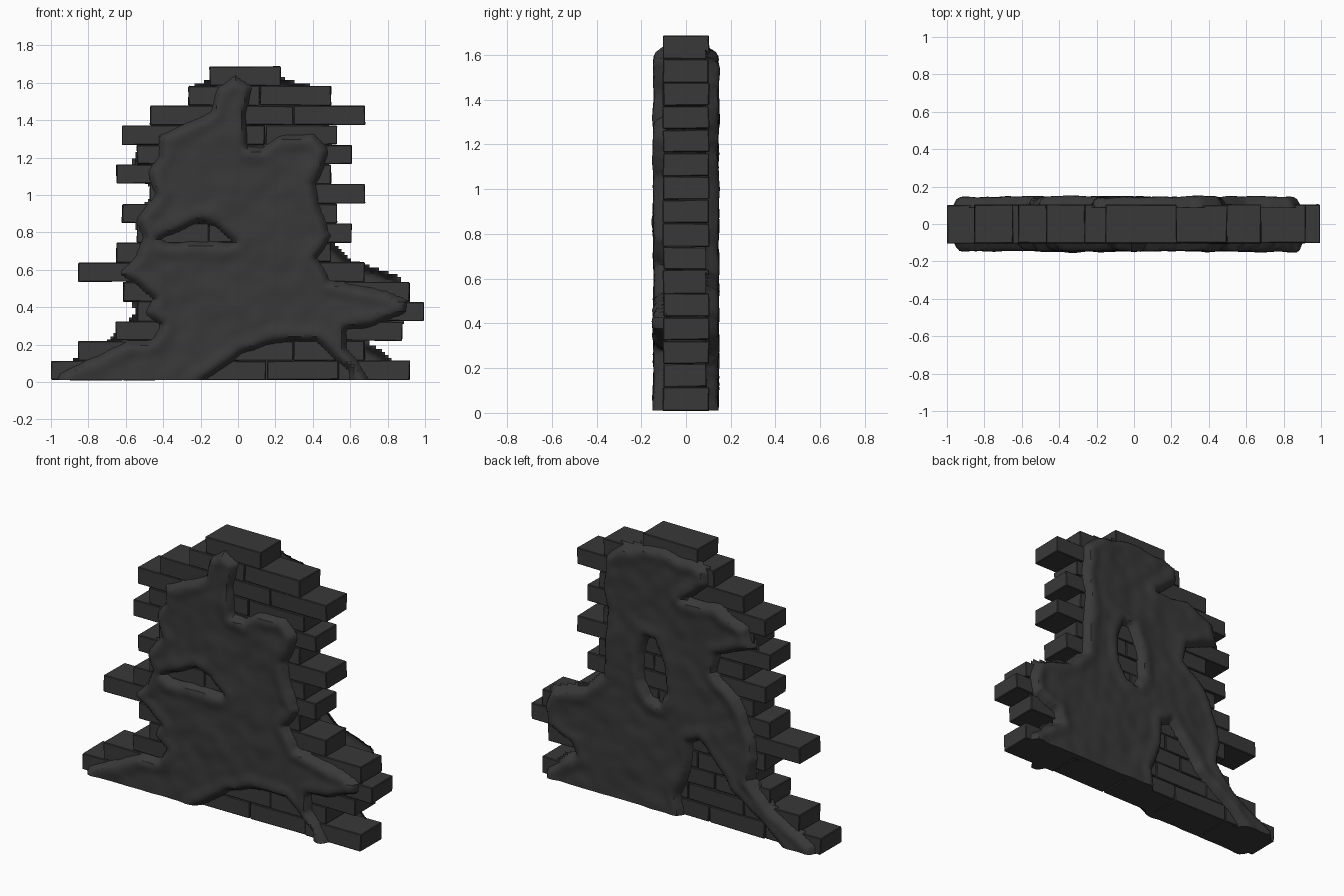
import bpy, bmesh, random
from mathutils import Vector, noise, geometry

if "Cube" in bpy.data.objects:
    bpy.data.objects.remove(bpy.data.objects["Cube"])

random.seed(4)
mat = bpy.data.materials.new("dark_grey")
mat.diffuse_color = (0.04, 0.04, 0.04, 1)
mat.use_nodes = True
mat.node_tree.nodes["Principled BSDF"].inputs["Base Color"].default_value = mat.diffuse_color


def finish(bm, name, angle):
    me = bpy.data.meshes.new(name)
    bm.to_mesh(me)
    bm.free()
    ob = bpy.data.objects.new(name, me)
    bpy.context.collection.objects.link(ob)
    me.materials.append(mat)
    bpy.ops.object.select_all(action='DESELECT')
    ob.select_set(True)
    bpy.context.view_layer.objects.active = ob
    bpy.ops.object.shade_smooth_by_angle(angle=angle)
    return ob


# Bricks: (right end, number of bricks) per course, laid leftwards
courses = [(.92, 5), (.68, 4), (.88, 4), (.995, 4), (.92, 4), (.68, 4), (.50, 3), (.61, 3),
           (.53, 3), (.68, 3), (.50, 3), (.61, 3), (.53, 3), (.68, 3), (.50, 2), (.23, 1)]
L, H = .384, .1048
bm = bmesh.new()
for r, (right, n) in enumerate(courses):
    for i in range(n):
        vs = bmesh.ops.create_cube(bm, size=1)['verts']
        cx, cz = right - L * (i + .5), .01 + H * (r + .5)
        for v in vs:
            v.co = Vector((cx + v.co.x * (L - .004), v.co.y * .206, cz + v.co.z * (H - .002)))
            v.co += Vector([random.uniform(-.003, .003) for _ in range(3)])
bmesh.ops.bevel(bm, geom=bm.edges[:], offset=.004, segments=1, affect='EDGES')
finish(bm, "bricks", .5)


def inside_distance(p, poly):
    """Signed distance to a closed outline, positive inside."""
    best, inside = 9, False
    x, z = p
    for (ax, az), (bx, bz) in zip(poly, poly[1:] + poly[:1]):
        dx, dz = bx - ax, bz - az
        t = max(0, min(1, ((x - ax) * dx + (z - az) * dz) / (dx * dx + dz * dz)))
        best = min(best, (x - ax - t * dx) ** 2 + (z - az - t * dz) ** 2)
        if (az > z) != (bz > z) and x < ax + (z - az) / dz * dx:
            inside = not inside
    return best ** .5 if inside else -best ** .5


def plaster(name, outline, hole, side):
    """Lumpy relief that sinks into the brick face around its outline and hole."""
    step, nx, nz = .0167, 121, 101
    bm = bmesh.new()
    rows = []
    for j in range(-1, nz):
        row = []
        for i in range(nx):
            x, z = -1 + i * step, .01 + max(j, 0) * step
            q = Vector((x, side * 3, z))
            w = Vector((noise.noise(q * 9), noise.noise(q * 9 + Vector((7, 3, 1))))) * .012
            p = (x + w.x, z + w.y)
            d = min(inside_distance(p, outline), -inside_distance(p, hole))
            t = max(0, min(1, (d + .015) / .035))
            t = t * (2 - t)
            lump = .008 * noise.noise(q * 4) + .006 * noise.noise(q * 11)
            rim = .009 * max(0, 1 - abs(d - .04) / .05)
            h = .088 + t * (.050 + lump + rim)
            if j < 0:
                h = .088
            v = bm.verts.new((x, side * h, z))
            row.append((v, t))
        rows.append(row)
    for r0, r1 in zip(rows, rows[1:]):
        for i in range(nx - 1):
            q = [r0[i], r0[i + 1], r1[i + 1], r1[i]]
            if max(t for _, t in q) > .02:
                f = [v for v, _ in q]
                bm.faces.new(f if side < 0 else f[::-1])
    bmesh.ops.delete(bm, geom=[v for v in bm.verts if not v.link_faces], context='VERTS')
    finish(bm, name, .6)


# Front plaster: spreading foot, pointed arm to the right, arched hole
front = [(-.98, -.1), (-.95, .03), (-.75, .13), (-.6, .2), (-.45, .22), (-.4, .3), (-.48, .37),
         (-.44, .45), (-.62, .59), (-.53, .67), (-.5, .78), (-.53, .87), (-.43, 1.0), (-.47, 1.12),
         (-.41, 1.2), (-.42, 1.31), (-.3, 1.36), (-.13, 1.45), (-.1, 1.57), (-.02, 1.63), (.06, 1.57),
         (.03, 1.42), (.05, 1.25), (.13, 1.24), (.22, 1.3), (.4, 1.32), (.47, 1.24), (.45, 1.14),
         (.4, 1.06), (.44, .9), (.49, .78), (.41, .66), (.48, .54), (.7, .5), (.89, .43), (.88, .38),
         (.72, .31), (.57, .29), (.57, .18), (.69, .02), (.7, -.1), (.62, -.1), (.6, .06), (.42, .23),
         (.2, .22), (.02, .16), (-.1, .07), (-.22, -.01), (-.22, -.1)]
front_hole = [(-.43, .76), (-.31, .82), (-.2, .87), (-.1, .84), (-.01, .75), (-.02, .73), (-.2, .74), (-.38, .73)]
plaster("front_plaster", front, front_hole, -1)

# Back plaster: wide top, tall narrow hole, split foot
back = [(.88, -.1), (.87, .05), (.67, .2), (.7, .27), (.86, .33), (.88, .45), (.84, .55), (.6, .62),
        (.47, .75), (.47, .95), (.45, 1.15), (.48, 1.3), (.46, 1.48), (.36, 1.57), (.15, 1.62),
        (-.13, 1.6), (-.21, 1.57), (-.22, 1.49), (-.07, 1.36), (-.3, 1.37), (-.5, 1.29), (-.53, 1.18),
        (-.3, 1.08), (-.28, .96), (-.44, .83), (-.52, .66), (-.56, .5), (-.52, .36), (-.65, .22),
        (-.95, .05), (-.98, -.1), (-.88, -.1), (-.6, .13), (-.4, .26), (-.28, .43), (-.18, .53),
        (-.11, .49), (-.1, .3), (-.03, .13), (-.06, -.1)]
back_hole = [(.22, .78), (.23, .95), (.19, 1.07), (.12, 1.06), (.06, .92), (.04, .75), (.09, .66), (.17, .68)]
plaster("back_plaster", back, back_hole, 1)
